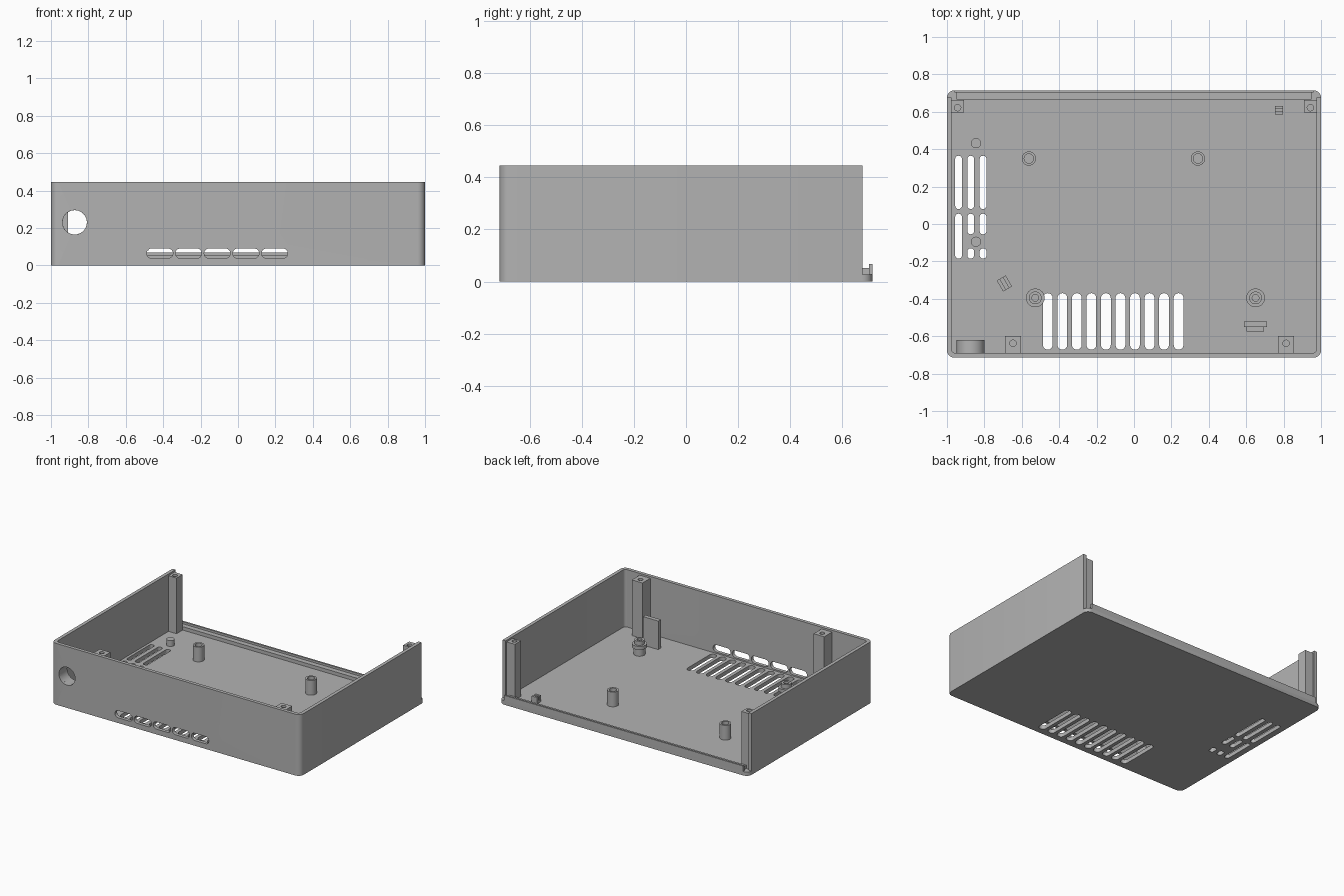
import bpy, bmesh, math
from mathutils import Matrix, Vector

if "Cube" in bpy.data.objects:
    bpy.data.objects.remove(bpy.data.objects["Cube"], do_unlink=True)

grey = bpy.data.materials.new("matte_grey")
grey.use_nodes = True
grey.diffuse_color = (0.45, 0.45, 0.45, 1)
grey.node_tree.nodes["Principled BSDF"].inputs["Base Color"].default_value = (0.45, 0.45, 0.45, 1)

FLOOR = 0.028
TOP = 0.445
UPRIGHT = Matrix.Rotation(math.pi / 2, 4, "X")   # local (x, y, z) -> (x, -z, y)


def finish(name, bm, smooth=True):
    bmesh.ops.recalc_face_normals(bm, faces=bm.faces)
    mesh = bpy.data.meshes.new(name)
    bm.to_mesh(mesh)
    bm.free()
    mesh.materials.append(grey)
    obj = bpy.data.objects.new(name, mesh)
    bpy.context.collection.objects.link(obj)
    if smooth:
        shade(obj)
    return obj


def activate(obj):
    bpy.ops.object.select_all(action="DESELECT")
    obj.select_set(True)
    bpy.context.view_layer.objects.active = obj


def shade(obj):
    activate(obj)
    bpy.ops.object.shade_smooth_by_angle(angle=math.radians(30))


def add_prism(bm, x0, x1, y0, y1, z0, z1, r=0.0, matrix=None, seg=6):
    """Box with rounded vertical edges."""
    pts = []
    corners = [(x1 - r, y1 - r), (x0 + r, y1 - r), (x0 + r, y0 + r), (x1 - r, y0 + r)]
    for i, (cx, cy) in enumerate(corners):
        for k in range(seg + 1 if r else 1):
            a = math.pi / 2 * (i + k / seg)
            pts.append(Vector((cx + r * math.cos(a), cy + r * math.sin(a), z0)))
    clean = [p for i, p in enumerate(pts) if (p - pts[i - 1]).length > 1e-5]
    face = bm.faces.new([bm.verts.new(p) for p in clean])
    ext = bmesh.ops.extrude_face_region(bm, geom=[face])
    top = [v for v in ext["geom"] if isinstance(v, bmesh.types.BMVert)]
    bmesh.ops.translate(bm, verts=top, vec=(0, 0, z1 - z0))
    if matrix:
        bmesh.ops.transform(bm, matrix=matrix, verts=list(face.verts) + top)


def prism(name, *dims, **kw):
    bm = bmesh.new()
    add_prism(bm, *dims, **kw)
    return finish(name, bm)


def lathe(name, profile, matrix, seg=32):
    """Revolve (radius, height) points around the local z axis."""
    bm = bmesh.new()
    vs = [bm.verts.new((r, 0, z)) for r, z in profile]
    edges = [bm.edges.new(p) for p in zip(vs, vs[1:])]
    bmesh.ops.spin(bm, geom=vs + edges, cent=(0, 0, 0), axis=(0, 0, 1),
                   angle=2 * math.pi, steps=seg)
    bmesh.ops.remove_doubles(bm, verts=bm.verts, dist=1e-5)
    bmesh.ops.transform(bm, matrix=matrix, verts=bm.verts)
    return finish(name, bm)


def cut(obj, cutter):
    mod = obj.modifiers.new("cut", "BOOLEAN")
    mod.operation = "DIFFERENCE"
    mod.solver = "EXACT"
    mod.object = cutter
    activate(obj)
    bpy.ops.object.modifier_apply(modifier=mod.name)
    bpy.data.objects.remove(cutter, do_unlink=True)


# Tray: rounded block, hollowed, with the back wall open
tray = prism("tray", -1, 1, -0.715, 0.715, 0, TOP, r=0.04)
cut(tray, prism("cavity", -0.975, 0.975, -0.69, 0.9, FLOOR, 1, r=0.02))
cut(tray, prism("back_opening", -1.2, 1.2, 0.677, 1, FLOOR, 1))

# Vent slots in floor and front, and the round front opening
bm = bmesh.new()
for i in range(10):
    x = -0.461 + 0.0777 * i
    add_prism(bm, x - 0.026, x + 0.026, -0.672, -0.37, -0.1, 0.034, r=0.0255)
spans = [(0.08, 0.365), (-0.055, 0.055), (-0.185, -0.13)]
for x in (-0.938, -0.873, -0.807):
    for y0, y1 in (spans if x > -0.9 else [spans[0], (-0.185, 0.055)]):
        add_prism(bm, x - 0.018, x + 0.018, y0, y1, -0.1, 0.034, r=0.0175)
for i in range(5):
    x = -0.418 + 0.1535 * i
    add_prism(bm, x - 0.07, x + 0.07, 0.038, 0.09, 0.68, 0.8, r=0.0255, matrix=UPRIGHT)
add_prism(bm, -0.938, -0.808, 0.165, 0.295, 0.68, 0.8, r=0.0649, matrix=UPRIGHT, seg=10)
cut(tray, finish("slots", bm, False))
shade(tray)

# Collar behind the round opening
lathe("opening_collar", [(0.065, 0), (0.075, 0), (0.075, 0.075), (0.065, 0.075), (0.065, 0)],
      Matrix.Translation((-0.873, -0.62, 0.23)) @ UPRIGHT)

# Stepped rail along the open back edge
prism("rail_step", -0.95, 0.95, 0.665, 0.702, 0.02, 0.053)
prism("rail_lip", -0.96, 0.96, 0.702, 0.715, 0.02, 0.068)

# Screw posts: corners at the back, two on the front wall
posts = {
    "back_left_post": (0.91, 0.98, 0.595, 0.664, 0.943, 0.622),
    "back_right_post": (-0.98, -0.91, 0.595, 0.664, -0.943, 0.622),
    "front_left_post": (0.77, 0.855, -0.695, -0.6, 0.813, -0.638),
    "front_right_post": (-0.69, -0.605, -0.695, -0.6, -0.647, -0.638),
}
for name, (x0, x1, y0, y1, hx, hy) in posts.items():
    post = prism(name, x0, x1, y0, y1, 0.02, 0.432)
    r = 0.017
    cut(post, prism("screw_hole", hx - r, hx + r, hy - r, hy + r, 0.3, 0.6, r=r - 1e-4))
    shade(post)

# Board standoffs
for side, x in (("left", 0.342), ("right", -0.562)):
    lathe(f"back_{side}_standoff",
          [(0, 0.05), (0.025, 0.05), (0.025, 0.135), (0.038, 0.135), (0.038, 0.02)],
          Matrix.Translation((x, 0.35, 0)))
for side, x in (("left", 0.65), ("right", -0.528)):
    lathe(f"front_{side}_standoff",
          [(0, 0.06), (0.018, 0.06), (0.018, 0.135), (0.034, 0.135), (0.034, 0.105),
           (0.05, 0.105), (0.05, 0.08), (0.038, 0.08), (0.038, 0.02)],
          Matrix.Translation((x, -0.395, 0)))

# Locating pegs beside the side vents
for side, y in (("back", 0.432), ("front", -0.095)):
    lathe(f"{side}_peg", [(0, 0.07), (0.027, 0.07), (0.027, 0.02)],
          Matrix.Translation((-0.845, y, 0)))


# Cable clips: two upright tabs joined by a low bridge
def clip(name, x, y, angle, w, d):
    m = Matrix.Translation((x, y, 0)) @ Matrix.Rotation(math.radians(angle), 4, "Z")
    bm = bmesh.new()
    t = w / 6
    add_prism(bm, -w / 2, -t, -d / 2, d / 2, 0.02, 0.075, matrix=m)
    add_prism(bm, t, w / 2, -d / 2, d / 2, 0.02, 0.075, matrix=m)
    add_prism(bm, -t, t, -d / 2, d / 2, 0.02, 0.045, matrix=m)
    finish(name, bm)


clip("front_clip", -0.693, -0.318, 30, 0.055, 0.068)
clip("back_clip", 0.776, 0.609, 90, 0.046, 0.042)

# Tall bracket plate with a backing rib
prism("bracket_plate", 0.587, 0.71, -0.55, -0.52, 0.02, 0.235)
prism("bracket_rib", 0.602, 0.695, -0.575, -0.549, 0.02, 0.22)
